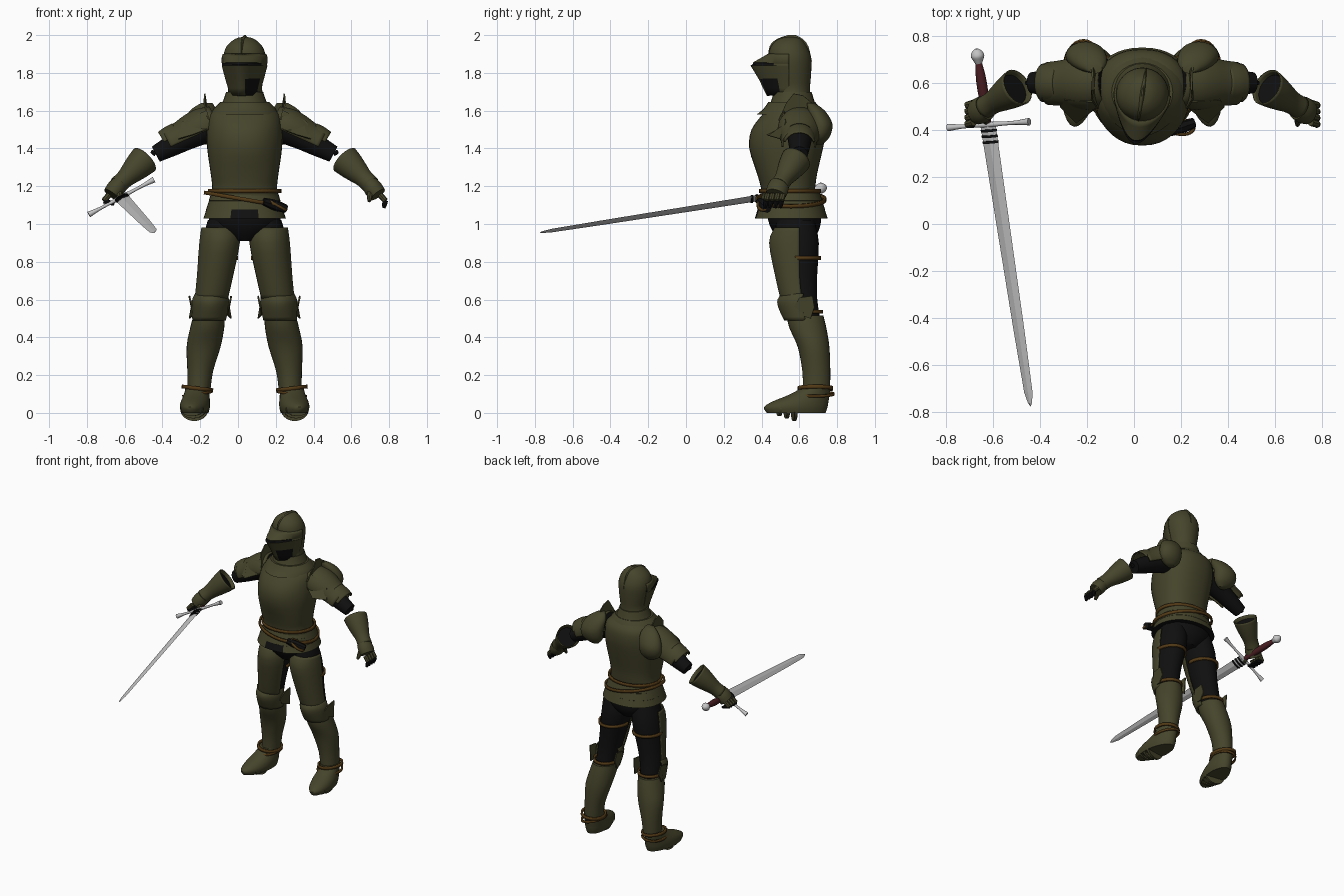
import bpy, bmesh, math
from mathutils import Matrix, Vector

if "Cube" in bpy.data.objects:
    bpy.data.objects.remove(bpy.data.objects["Cube"])

CENTRE = .035          # the body stands a little to its left
PI = math.pi
SIDES = {1: "left", -1: "right"}


def material(name, *rgb):
    mat = bpy.data.materials.new(name)
    mat.use_nodes = True
    mat.diffuse_color = (*rgb, 1)
    shader = next(n for n in mat.node_tree.nodes if n.type == 'BSDF_PRINCIPLED')
    shader.inputs["Base Color"].default_value = (*rgb, 1)
    return mat


OLIVE = material("olive armour", .06, .058, .024)
BLACK = material("black cloth", .005, .005, .005)
BROWN = material("brown leather", .085, .042, .008)
STEEL = material("bright steel", .55, .55, .55)
RED = material("dark red grip", .07, .013, .016)


def finish(name, bm, mats, thick=0, flat=False):
    bmesh.ops.recalc_face_normals(bm, faces=bm.faces)
    mesh = bpy.data.meshes.new(name)
    bm.to_mesh(mesh)
    bm.free()
    for mat in mats:
        mesh.materials.append(mat)
    if not flat:
        mesh.shade_smooth()
        mesh.set_sharp_from_angle(angle=math.radians(40))
    obj = bpy.data.objects.new(name, mesh)
    bpy.context.collection.objects.link(obj)
    if thick:
        mod = obj.modifiers.new("thickness", 'SOLIDIFY')
        mod.thickness, mod.offset = thick, 0
    return obj


def place(point, side):
    return Vector((CENTRE + side * point[0], point[1], point[2]))


def spline(rings, steps):
    """Catmull-Rom rings between the given ones."""
    out, last = [], len(rings) - 1
    for i in range(last):
        four = [rings[min(max(i + d, 0), last)] for d in (-1, 0, 1, 2)]
        for j in range(steps):
            t = j / steps
            out.append([(2*b + (c-a)*t + (2*a-5*b+4*c-d)*t*t + (3*b-a-3*c+d)*t**3) / 2
                        for a, b, c, d in zip(*four)])
    return out + [rings[-1]]


def loft(name, rings, *mats, n=28, steps=3, square=2, side=1, arc=None,
         frame=Matrix(), rule=None, cap=0, thick=0, flat=False):
    """Skin of rings (x, y, z, radius x, radius y, front ridge)."""
    rings = spline([tuple(r) + (0,) * (6 - len(r)) for r in rings], steps)
    start, end = arc or (0, 2 * PI)
    count = n + 1 if arc else n
    bm, rows = bmesh.new(), []
    for x, y, z, rx, ry, ridge in rings:
        row = []
        for i in range(count):
            a = start + (end - start) * i / n
            c, s = (math.copysign(abs(f(a)) ** (2 / square), f(a)) for f in (math.cos, math.sin))
            point = Vector((x + rx * c, y + ry * s - ridge * max(0, -s) ** 4, z))
            row.append(bm.verts.new(place(frame @ point, side)))
        rows.append(row)
    for low, high in zip(rows, rows[1:]):
        for i in range(n):
            j = (i + 1) % count
            face = bm.faces.new((low[i], low[j], high[j], high[i]))
            if rule:
                face.material_index = int(rule(face.calc_center_median()))
    if not arc and not thick:
        for row in (rows[0], rows[-1]):
            bm.faces.new(row).material_index = cap
    return finish(name, bm, mats, thick, flat)


def axis_frame(a, b, across=(0, 1, 0)):
    """Frame with z from a to b and y as near as possible to across."""
    a, b = Vector(a), Vector(b)
    z = (b - a).normalized()
    x = Vector(across).cross(z).normalized()
    frame = Matrix((x, z.cross(x), z)).transposed().to_4x4()
    frame.translation = a
    return frame, (b - a).length


def tube(name, a, b, radii, *mats, wide=1, across=(0, 1, 0), **options):
    frame, length = axis_frame(a, b, across)
    rings = [(0, 0, length * i / (len(radii) - 1), r, r * wide) for i, r in enumerate(radii)]
    return loft(name, rings, *mats, frame=frame, **options)


def plate(name, points, mat, side=1):
    bm = bmesh.new()
    bm.faces.new([bm.verts.new(place(p, side)) for p in points])
    return finish(name, bm, [mat], .008, True)


def band(name, x, y, z, rx, ry, tilt=0, height=.02, side=1, arc=None, mat=BROWN):
    frame = Matrix.Translation((x, y, z)) @ Matrix.Rotation(tilt, 4, 'Y')
    loft(name, [(0, 0, -height / 2, rx, ry), (0, 0, height / 2, rx, ry)], mat,
         frame=frame, side=side, arc=arc, steps=1, thick=.012)


# Helmet, turned slightly to its right
turn = Matrix.Translation((0, .55, 0)) @ Matrix.Rotation(-.15, 4, 'Z') @ Matrix.Translation((0, -.55, 0))
loft("helmet_skull", [(0, .57, 1.67, .1, .09), (0, .565, 1.72, .09, .092), (0, .555, 1.8, .105, .108),
     (0, .55, 1.88, .113, .113), (0, .545, 1.94, .095, .095), (0, .55, 1.98, .05, .058),
     (0, .555, 1.99, .01, .01)], OLIVE, frame=turn)
loft("helmet_comb", [(0, .55, 1.86, .01, .118), (0, .545, 1.94, .012, .104),
     (0, .55, 1.98, .012, .068), (0, .56, 2, .004, .02)], OLIVE, frame=turn)


def visor_openings(c):
    slit = 1.84 < c.z < 1.852 and abs(c.x - .02) < .1
    breaths = 1.69 < c.z < 1.77 and .04 < c.x < .11 and c.y < .5
    return slit or breaths


loft("helmet_visor", [(0, .55, 1.68, .078, .08, .04), (0, .55, 1.72, .085, .09, .05),
     (0, .55, 1.77, .1, .105, .06), (0, .55, 1.838, .118, .12, .088), (0, .55, 1.842, .116, .118, .08),
     (0, .55, 1.85, .116, .118, .076), (0, .55, 1.854, .119, .12, .075), (0, .55, 1.885, .118, .118, .02),
     (0, .55, 1.9, .112, .112)], OLIVE, BLACK, n=40, steps=1, arc=(-PI - .1, .1),
     frame=turn, rule=visor_openings, thick=.006)

# Collar and body armour
loft("neck_collar", [(0, .565, 1.6, .14, .135), (0, .565, 1.65, .115, .115), (0, .565, 1.7, .098, .1)], OLIVE)
loft("collar_plate", [(0, .56, 1.58, .18, .165, .02), (0, .56, 1.61, .165, .15), (0, .56, 1.645, .13, .125)], OLIVE)
loft("torso_armour", [(0, .54, 1.15, .178, .138), (0, .54, 1.2, .172, .145), (0, .535, 1.27, .18, .16),
     (0, .54, 1.4, .198, .185, .02), (0, .555, 1.5, .2, .188, .02), (0, .57, 1.58, .185, .165),
     (0, .57, 1.62, .14, .13)], OLIVE, n=40, square=2.3)

# Skirt of three overlapping bands, open at the front
skirt = []
for i in range(3):
    top, grow = 1.17 - .047 * i, .014 * i
    skirt += [(0, .557, top, .175 + grow, .15 + grow), (0, .557, top - .046, .19 + grow, .165 + grow)]
loft("skirt_bands", skirt, OLIVE, BLACK, n=40, steps=1, square=2.2, cap=1,
     rule=lambda c: c.z < 1.075 and c.y < .5 and abs(c.x - CENTRE) < .06)
loft("hips", [(0, .58, .91, .06, .08), (0, .58, .96, .15, .12), (0, .575, 1.02, .19, .14),
     (0, .57, 1.1, .17, .14)], BLACK)

# Belts and pouch
band("waist_belt", 0, .55, 1.175, .188, .158)
band("slung_belt", 0, .555, 1.13, .212, .182, tilt=.17)
band("pouch_loop", .17, .41, 1.1, .055, .03, tilt=.5, height=.015)
tube("hip_pouch", (.1, .39, 1.12), (.22, .43, 1.08), (.02, .028, .022), BLACK, n=8)

for s, word in SIDES.items():
    # Leg
    loft(word + "_thigh", [(.11, .58, 1.02, .085, .1), (.125, .585, .9, .1, .118), (.155, .59, .72, .085, .104),
         (.175, .605, .6, .076, .09), (.185, .62, .5, .07, .09)], BLACK, side=s)
    loft(word + "_thigh_plate", [(.13, .583, .98, .095, .11), (.13, .58, .9, .106, .136), (.155, .585, .72, .094, .108),
         (.175, .6, .6, .086, .095)], OLIVE, side=s, arc=(-PI * .9, .15), thick=.008)
    loft(word + "_knee_plate", [(.176, .605, .63, .082, .09), (.18, .597, .6, .092, .097, .01),
         (.182, .6, .56, .092, .097, .01), (.188, .615, .49, .084, .09)],
         OLIVE, side=s, arc=(-PI - .2, .2), thick=.01)
    for name, x, out in (("outer", .27, .022), ("inner", .092, -.02)):
        plate(f"{word}_{name}_knee_wing", [(x, .57, .56), (x + out, .6, .61), (x + out, .67, .62),
              (x + out / 2, .68, .56), (x + out, .66, .5), (x, .6, .52)], OLIVE, s)
    loft(word + "_shin_armour", [(.188, .63, .515, .083, .097), (.198, .645, .45, .09, .098),
         (.217, .675, .35, .09, .084), (.235, .69, .22, .068, .074), (.242, .69, .11, .06, .072)], OLIVE, side=s)
    band(word + "_thigh_strap", .14, .59, .82, .1, .118, side=s, arc=(-.1, PI + .1))
    band(word + "_knee_strap", .183, .62, .535, .084, .098, side=s, arc=(-.1, PI + .1))

    # Foot, toes turned out
    foot = Matrix.Translation((.25, .68, 0)) @ Matrix.Rotation(.15, 4, 'Z')
    loft(word + "_shoe", [(0, -.09, 0, .07, .15, .015), (0, -.09, .03, .077, .16, .02), (0, -.07, .06, .075, .145, .01),
         (0, -.035, .09, .068, .115), (0, -.005, .12, .064, .085), (0, .005, .14, .064, .078)],
         OLIVE, side=s, frame=foot)
    for i in range(3):
        y, r = -.1 - .04 * i, .074 - .006 * i
        tube(f"{word}_toe_band_{i}", foot @ Vector((0, y, .02)), foot @ Vector((0, y - .016, .02)),
             (r, r), OLIVE, wide=.85 - .13 * i, across=(0, 0, 1), side=s, steps=1)
    band(word + "_ankle_strap", .25, .685, .13, .078, .088, tilt=-.12, side=s)
    band(word + "_spur_strap", .25, .68, .1, .075, .1, tilt=.15, height=.014, side=s)

    # Upper arm and shoulder armour
    shoulder, elbow = (.15, .605, 1.54), (.47, .6, 1.37)
    tube(word + "_upper_arm", shoulder, elbow, (.09, .078, .065, .056, .045), BLACK, side=s)
    tube(word + "_elbow_nub", elbow, (.495, .6, 1.385), (.012, .012, .008), BLACK, n=8, side=s)
    tube(word + "_shoulder_plate", shoulder, (.4, .597, 1.42), (.085, .103, .1, .086, .08), OLIVE,
         wide=1.08, arc=(PI - 1.75, PI + 1.75), side=s, thick=.01)
    tube(word + "_shoulder_edge", (.34, .6, 1.46), (.415, .6, 1.415), (.08, .084, .08), OLIVE,
         arc=(PI - 1.3, PI + 1.3), side=s, thick=.008)
    plate(word + "_shoulder_crest", [(.19, .49, 1.55), (.215, .53, 1.64), (.21, .57, 1.69),
          (.21, .62, 1.68), (.215, .68, 1.63), (.19, .71, 1.55)], OLIVE, s)
    plate(word + "_shoulder_wing", [(.2, .52, 1.6), (.2, .49, 1.5), (.28, .43, 1.47), (.35, .5, 1.45),
          (.33, .53, 1.54)], OLIVE, s)
    loft(word + "_shoulder_back", [(.23, .7, 1.42, .03, .02), (.24, .71, 1.46, .075, .05), (.24, .715, 1.53, .085, .06),
         (.22, .69, 1.6, .07, .045), (.2, .66, 1.64, .03, .02)], OLIVE, side=s)

    # Gauntlet with a dark lining in the cuff
    wrist = Vector((.67, .495, 1.205))
    tube(word + "_gauntlet_cuff", (.53, .582, 1.34), wrist, (.078, .07, .058, .046, .046), OLIVE, side=s, thick=.006)
    tube(word + "_cuff_lining", (.545, .573, 1.325), wrist, (.067, .05, .04), BLACK, side=s)
    palm = Vector((.705, .475, 1.155))
    tube(word + "_hand_plate", wrist + Vector((-.01, 0, .01)), palm, (.044, .05, .046), OLIVE,
         wide=1.15, side=s)
    for i in range(4):
        knuckle = palm + Vector((.012, .038 - .027 * i, 0))
        bend = knuckle + Vector((.028, -.008, -.032))
        tip = bend + (Vector((-.008, -.006, -.038)) if s > 0 else Vector((-.055, 0, -.018)))
        tube(f"{word}_finger_{i}", knuckle, bend, (.016, .015), OLIVE, n=8, steps=1, side=s)
        tube(f"{word}_fingertip_{i}", bend, tip, (.014, .013, .008), BLACK, n=8, side=s)
    tube(word + "_thumb", (.665, .46, 1.18), (.66, .42, 1.12), (.017, .016, .009), OLIVE, n=8, side=s)

# Sword held in the right hand
pommel, point = Vector((-.7, .715, 1.19)), Vector((-.475, -.775, .955))
guard_ends = Vector((-.825, .41, 1.05)), Vector((-.48, .435, 1.235))
guard_way = guard_ends[1] - guard_ends[0]
frame, length = axis_frame(pommel, point, guard_way)


def sword_part(name, profile, *mats, **options):
    loft(name, [(0, 0, z, thin, wide) for z, thin, wide in profile], *mats, frame=frame, **options)


sword_part("sword_pommel", [(-.03, .008, .008), (-.018, .022, .022), (0, .029, .029), (.018, .022, .022),
           (.035, .014, .014)], STEEL, n=16)
sword_part("sword_grip", [(.03, .014, .014), (.09, .021, .021), (.16, .022, .022), (.29, .015, .015)], RED, n=16)
sword_part("sword_blade", [(.29, .007, .037), (.7, .006, .032), (1.2, .005, .026), (length - .06, .004, .02),
           (length - .015, .003, .01), (length, .001, .001)], STEEL, n=4, steps=1, flat=True)
for i in range(3):
    z = .32 + .025 * i
    sword_part(f"blade_wrap_{i}", [(z, .013, .039), (z + .01, .013, .039)], BLACK, n=12, steps=1)
tube("sword_guard", *guard_ends, (.016, .009, .009, .012, .009, .009, .016), STEEL, n=12)
